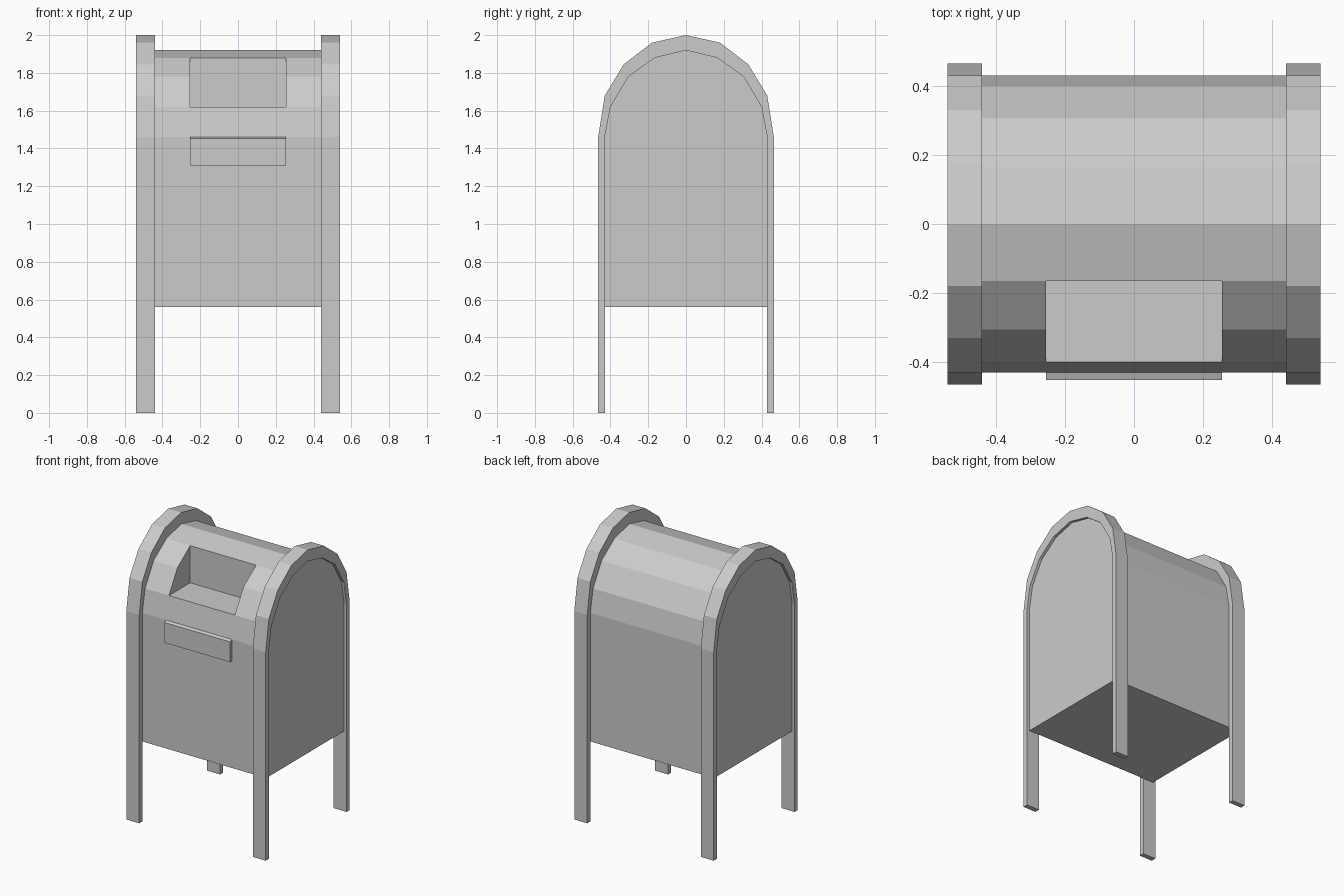
import bpy, bmesh

if "Cube" in bpy.data.objects:
    bpy.data.objects.remove(bpy.data.objects["Cube"])


def make_object(name, bm):
    bmesh.ops.recalc_face_normals(bm, faces=bm.faces)
    mesh = bpy.data.meshes.new(name)
    bm.to_mesh(mesh)
    bm.free()
    obj = bpy.data.objects.new(name, mesh)
    bpy.context.collection.objects.link(obj)
    return obj


def ring(bm, x, profile):
    return [bm.verts.new((x, y, z)) for y, z in profile]


def bridge(bm, a, b):
    n = len(a)
    for i in range(n):
        j = (i + 1) % n
        bm.faces.new((a[i], a[j], b[j], b[i]))


def arch(half, bottom):
    # Front foot, over the top, down to the back foot
    right = half + [(half[-1][0], bottom)]
    left = [(-y, z) for y, z in reversed(right[1:])]
    return left + right


# Half profiles from crown to spring line, as (y, z)
OUTER = [(0, 2.0), (0.18, 1.96), (0.33, 1.845), (0.43, 1.68), (0.465, 1.46)]
INNER = [(0, 1.92), (0.165, 1.88), (0.305, 1.78), (0.40, 1.62), (0.43, 1.46)]

# Arched body with a letter slot stepped into its front
full = arch(INNER, 0.56)
notched = list(full)
notched[3] = (-0.165, 1.62)
bm = bmesh.new()
end_l = ring(bm, -0.52, full)
cut_l = ring(bm, -0.255, full)
cut_r = ring(bm, 0.255, full)
end_r = ring(bm, 0.52, full)
mid_l, mid_r = list(cut_l), list(cut_r)
for mid, cut, x in ((mid_l, cut_l, -0.255), (mid_r, cut_r, 0.255)):
    mid[3] = bm.verts.new((x, *notched[3]))
    bm.faces.new((cut[2], cut[3], cut[4], mid[3]))  # slot side wall
bridge(bm, end_l, cut_l)
bridge(bm, mid_l, mid_r)
bridge(bm, cut_r, end_r)
bm.faces.new(end_l)
bm.faces.new(end_r)
make_object("mailbox_body", bm)

# Arched end frame that runs down into the legs, mirrored to both ends
outline = arch(OUTER, 0) + arch(INNER, 0)[::-1]
count = len(outline) // 2
bm = bmesh.new()
a = ring(bm, 0.44, outline)
b = ring(bm, 0.54, outline)
bridge(bm, a, b)
for r in (a, b):
    for i in range(count - 1):
        bm.faces.new((r[i], r[i + 1], r[-2 - i], r[-1 - i]))
frame = make_object("end_frame_with_legs", bm)
frame.modifiers.new("mirror", 'MIRROR').use_axis[0] = True

# Label plate under the slot, with a slightly sloping top
plate = [(-0.43, 1.31), (-0.452, 1.31), (-0.452, 1.452), (-0.43, 1.46)]
bm = bmesh.new()
a = ring(bm, -0.255, plate)
b = ring(bm, 0.255, plate)
bridge(bm, a, b)
bm.faces.new(a)
bm.faces.new(b)
make_object("front_plate", bm)
